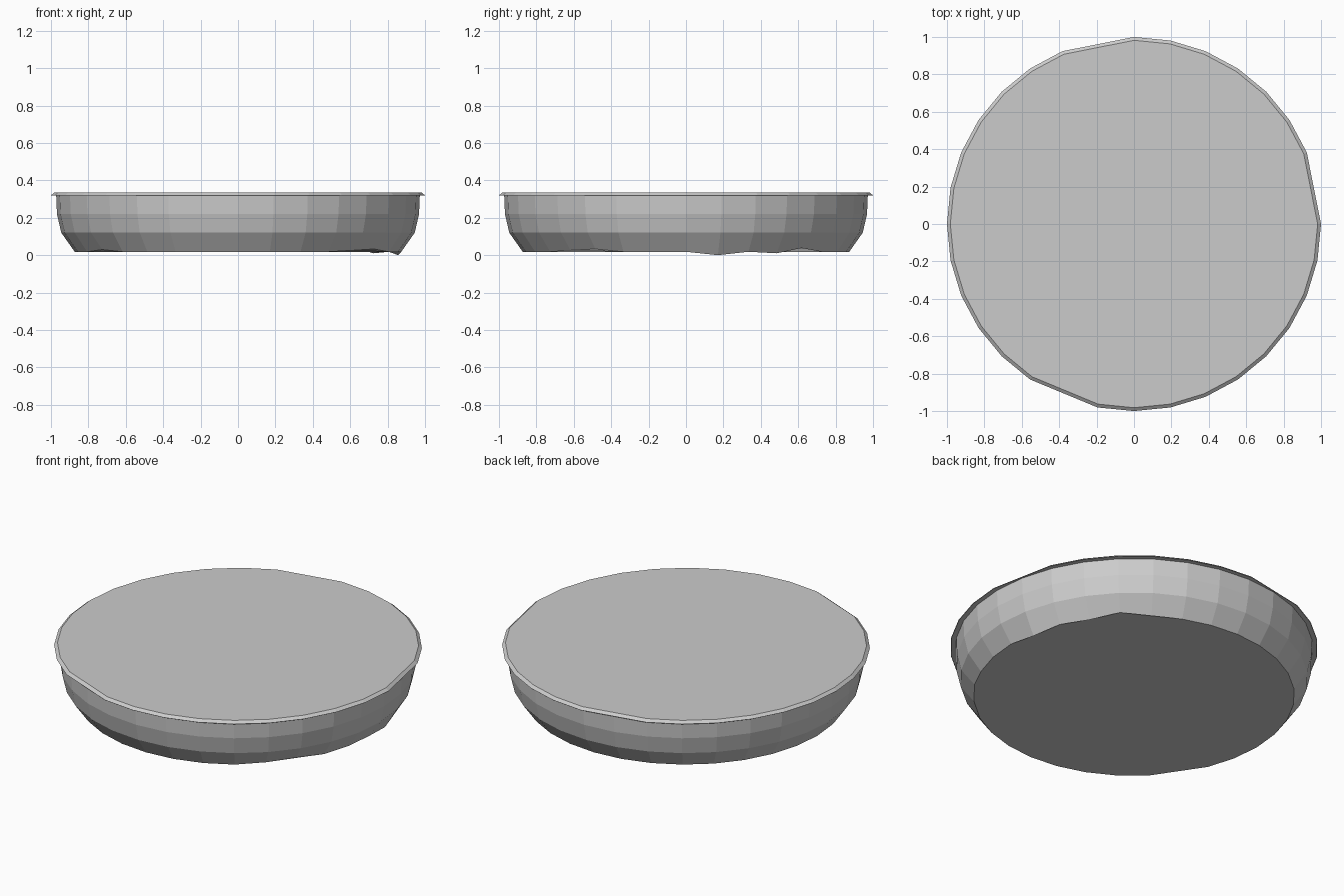
import bpy, bmesh
from math import cos, sin, tau

if "Cube" in bpy.data.objects:
    bpy.data.objects.remove(bpy.data.objects["Cube"])

SIDES = 32


def lathe(name, profile, skip=(), nudge=None):
    """Faceted closed solid from (radius, z) rings, bottom to top.
    skip drops corners; nudge shifts the height of first-ring corners."""
    nudge = nudge or {}
    bm = bmesh.new()
    corners = [i for i in range(SIDES) if i not in skip]
    rings = []
    for level, (r, z) in enumerate(profile):
        rings.append([bm.verts.new((r * cos(tau * i / SIDES), r * sin(tau * i / SIDES),
                                    z + (nudge.get(i, 0) if level == 0 else 0)))
                      for i in corners])
    n = len(corners)
    for low, high in zip(rings, rings[1:]):
        for i in range(n):
            j = (i + 1) % n
            bm.faces.new((low[i], low[j], high[j], high[i]))
    bm.faces.new(rings[-1])
    bm.faces.new(list(reversed(rings[0])))
    bmesh.ops.recalc_face_normals(bm, faces=bm.faces)
    mesh = bpy.data.meshes.new(name)
    bm.to_mesh(mesh)
    bm.free()
    obj = bpy.data.objects.new(name, mesh)
    bpy.context.collection.objects.link(obj)
    return obj


# Rounded lower body with a slightly uneven worn bottom edge
lathe("dish_body",
      [(0.873, 0.018), (0.945, 0.12), (0.968, 0.22), (0.972, 0.318)],
      nudge={1: -0.018, 3: -0.008, 4: 0.02, 19: 0.012, 28: 0.008, 29: 0.015})

# Thin overhanging rim and flat top, with a few corners missing
lathe("top_rim",
      [(0.998, 0.318), (1.0, 0.32), (0.982, 0.334)],
      skip={1, 9, 22})
